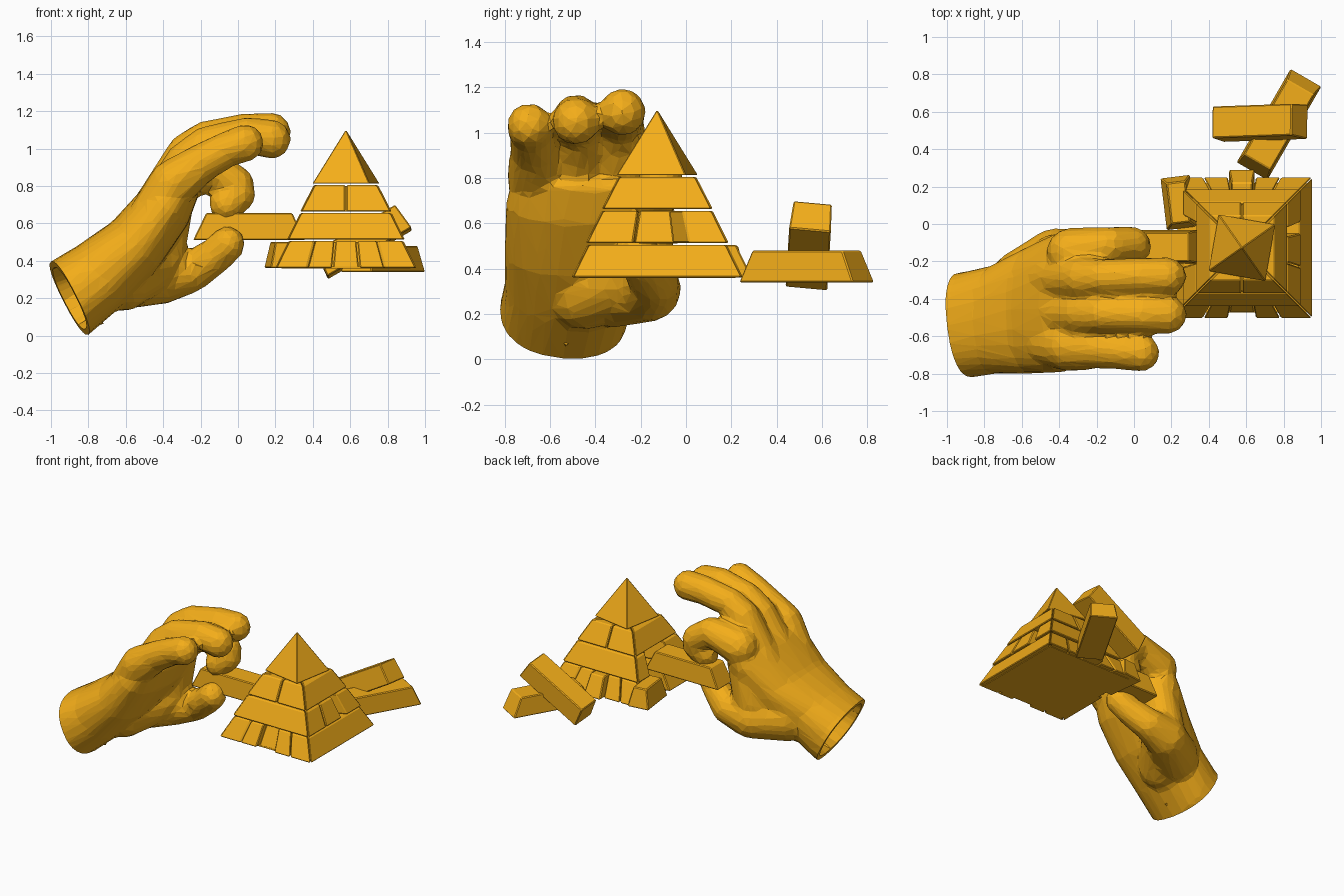
import bpy, bmesh, math
from mathutils import Vector, Matrix, Euler

if "Cube" in bpy.data.objects:
    bpy.data.objects.remove(bpy.data.objects["Cube"])

gold = bpy.data.materials.new("gold")
gold.diffuse_color = (0.9, 0.42, 0.01, 1)
gold.use_nodes = True
gold.node_tree.nodes["Principled BSDF"].inputs["Base Color"].default_value = gold.diffuse_color


def add_object(name, bm):
    mesh = bpy.data.meshes.new(name)
    bm.to_mesh(mesh)
    bm.free()
    mesh.materials.append(gold)
    obj = bpy.data.objects.new(name, mesh)
    bpy.context.collection.objects.link(obj)
    return obj


def hexa(name, bottom, top, matrix, bevel=0.006):
    """Solid between two quads."""
    bm = bmesh.new()
    vs = [bm.verts.new(matrix @ Vector(p)) for p in bottom + top]
    bm.faces.new(vs[3::-1])
    bm.faces.new(vs[4:])
    for i in range(4):
        j = (i + 1) % 4
        bm.faces.new((vs[i], vs[j], vs[4 + j], vs[4 + i]))
    bmesh.ops.recalc_face_normals(bm, faces=bm.faces)
    if bevel:
        bmesh.ops.bevel(bm, geom=bm.edges[:], offset=bevel, segments=1, affect='EDGES')
    return add_object(name, bm)


def rect(a, b, z):
    return [(-a, -b, z), (a, -b, z), (a, b, z), (-a, b, z)]


# --- Pyramid: rings of mitred wall blocks ---
CENTRE = Matrix.Translation((0.577, -0.127, 0))


def wall_block(name, side, a, b, out, z0, z1, h0, h1):
    g = 0.003
    inner = h1 - 0.14

    def quad(h, z):
        # inner joints run straight back, except near the mitred corners
        ia, ib = (k * h if abs(k) * h < 0.8 * inner else k * inner for k in (a, b))
        return [(a * h + g, -h - out, z), (b * h - g, -h - out, z),
                (ib - g, -inner, z), (ia + g, -inner, z)]
    hexa(name, quad(h0, z0), quad(h1, z1), CENTRE @ Matrix.Rotation(side * math.pi / 2, 4, 'Z'))


def five(mid_out):
    return [(-1, -.55, 0), (-.55, -.19, 0), (-.19, .19, mid_out), (.19, .55, 0), (.55, 1, 0)]


whole = [(-1, 1, 0)]
halves = [(-1, 0, 0), (0, 1, 0)]
# z range, half widths, then front / right / back / left splits
layers = [
    (0.362, 0.505, 0.378, 0.308, [five(-0.03), whole, five(0.04), [(-.1, 1, 0)]]),
    (0.513, 0.655, 0.315, 0.245, [whole, [(-1, -.33, 0), (-.33, .25, 0), (.44, 1, 0)], whole,
                                  [(-1, -.55, 0), (.32, 1, 0)]]),
    (0.663, 0.805, 0.245, 0.172, [halves, whole, halves, whole]),
]
for n, (z0, z1, h0, h1, sides) in enumerate(layers):
    for side, splits in enumerate(sides):
        for i, (a, b, out) in enumerate(splits):
            wall_block(f"pyramid_block_{n}_{side}_{i}", side, a, b, out, z0, z1, h0, h1)
for name, z0, z1, h in (("base_plate", 0.358, 0.37, 0.345), ("base_core", 0.365, 0.5, 0.2),
                        ("upper_core", 0.665, 0.8, 0.1)):
    hexa(name, rect(h, h, z0), rect(h, h, z1), CENTRE, 0)

# Capstone, slightly turned
bm = bmesh.new()
bmesh.ops.create_cone(bm, cap_ends=True, segments=4, radius1=0.155 * math.sqrt(2), radius2=0, depth=0.29,
                      matrix=CENTRE @ Matrix.Translation((0, 0, 0.9575)) @ Matrix.Rotation(math.radians(35), 4, 'Z'))
bmesh.ops.bevel(bm, geom=bm.edges[:], offset=0.004, segments=1, affect='EDGES')
add_object("capstone", bm)


# --- Loose blocks ---
def loose_block(name, loc, size, rot, taper=0.06, side_taper=0.012):
    l, w, h = (s / 2 for s in size)
    m = Matrix.Translation(loc) @ Euler([math.radians(r) for r in rot]).to_matrix().to_4x4()
    hexa(name, rect(l, w, -h), rect(l - taper, w - side_taper, h), m)


loose_block("held_block", (0.06, -0.122, 0.583), (0.6, 0.18, 0.145), (0, 0, 0), 0.07)
loose_block("fallen_block", (0.775, 0.532, 0.41), (0.58, 0.19, 0.14), (0, 0, 60))
loose_block("leaning_block", (0.667, 0.545, 0.505), (0.52, 0.185, 0.15), (-6, -30, 2), 0.015, 0.008)
loose_block("pulled_block", (0.237, 0.115, 0.432), (0.28, 0.16, 0.14), (0, 0, 97), 0.03, 0.03)

# --- Hand: hulls between sections, fused by a voxel remesh ---
hand = bmesh.new()


def hull(points):
    vs = [hand.verts.new(p) for p in points]
    res = bmesh.ops.convex_hull(hand, input=vs)
    junk = [v for v in set(res["geom_interior"] + res["geom_unused"]) if isinstance(v, bmesh.types.BMVert)]
    bmesh.ops.delete(hand, geom=junk, context='VERTS')


def ball(x, y, z, r):
    pts = []
    for i in range(1, 8):
        p = math.pi * i / 8
        for j in range(12):
            t = math.tau * j / 12
            pts.append(Vector((x + r * math.sin(p) * math.cos(t), y + r * math.sin(p) * math.sin(t),
                               z + r * math.cos(p))))
    return pts + [Vector((x, y, z + r)), Vector((x, y, z - r))]


def section(x, y, z, half_w, half_t, angle):
    a = math.radians(angle)
    up = Vector((-math.sin(a), 0, math.cos(a)))
    pts = []
    for i in range(24):
        c, s = math.cos(math.tau * i / 24), math.sin(math.tau * i / 24)
        c, s = (math.copysign(abs(v) ** 0.85, v) for v in (c, s))
        pts.append(Vector((x, y, z)) + Vector((0, half_w * c, 0)) + up * half_t * s)
    return pts


palm = [(-1.1, -.57, .09, .285, .215, 25), (-.9, -.54, .2, .285, .22, 27), (-.74, -.51, .32, .29, .2, 37),
        (-.55, -.46, .485, .34, .175, 45), (-.39, -.42, .69, .375, .155, 52), (-.30, -.40, .82, .35, .11, 57)]
for s0, s1 in zip(palm, palm[1:]):
    hull(section(*s0) + section(*s1))

fingers = [
    # heel of the hand and web of the thumb
    [(-.62, -.45, .29, .16), (-.48, -.26, .36, .15), (-.42, -.19, .44, .14), (-.36, -.18, .68, .12)],
    # thumb
    [(-.62, -.32, .31, .17), (-.42, -.165, .31, .145), (-.25, -.14, .34, .11), (-.13, -.19, .42, .098),
     (-.055, -.22, .49, .095)],
    # index
    [(-.34, -.15, .82, .13), (-.13, -.115, .89, .1), (-.01, -.11, .81, .098), (0, -.12, .755, .095),
     (-.06, -.14, .70, .095)],
    # middle
    [(-.45, -.29, .68, .12), (-.27, -.29, .97, .115), (-.17, -.285, 1.05, .1), (.05, -.28, 1.09, .1),
     (.18, -.28, 1.09, .103)],
    # ring
    [(-.45, -.48, .66, .12), (-.28, -.48, .92, .115), (-.17, -.48, 1.02, .1), (.05, -.485, 1.07, .098),
     (.18, -.485, 1.05, .105)],
    # little
    [(-.46, -.64, .65, .12), (-.35, -.66, .81, .13), (-.2, -.67, .92, .105), (-.05, -.685, 1.0, .095),
     (.04, -.69, 1.03, .1)],
]
for finger in fingers:
    for b0, b1 in zip(finger, finger[1:]):
        hull(ball(*b0) + ball(*b1))

obj = add_object("hand", hand)
remesh = obj.modifiers.new("fuse", 'REMESH')
remesh.mode = 'VOXEL'
remesh.voxel_size = 0.02
smooth = obj.modifiers.new("soften", 'SMOOTH')
smooth.iterations = 5
decimate = obj.modifiers.new("facets", 'DECIMATE')
decimate.ratio = 0.08
bm = bmesh.new()
bm.from_object(obj, bpy.context.evaluated_depsgraph_get())
obj.modifiers.clear()

# Cut the wrist and hollow it behind a thin rim
normal = Vector((-1, -0.15, -0.51)).normalized()
bmesh.ops.bisect_plane(bm, geom=bm.verts[:] + bm.edges[:] + bm.faces[:], plane_co=(-0.9, -0.54, 0.2),
                       plane_no=normal, clear_outer=True)
rim = [e for e in bm.edges if e.is_boundary]
cap = bmesh.ops.contextual_create(bm, geom=rim)["faces"]
bm.normal_update()
for f in cap:
    if f.normal.dot(normal) < 0:
        f.normal_flip()
bmesh.ops.inset_individual(bm, faces=cap, thickness=0.035, depth=0)
bmesh.ops.inset_individual(bm, faces=cap, thickness=0.02, depth=-0.1)
for f in bm.faces:
    f.smooth = False
bm.to_mesh(obj.data)
bm.free()
